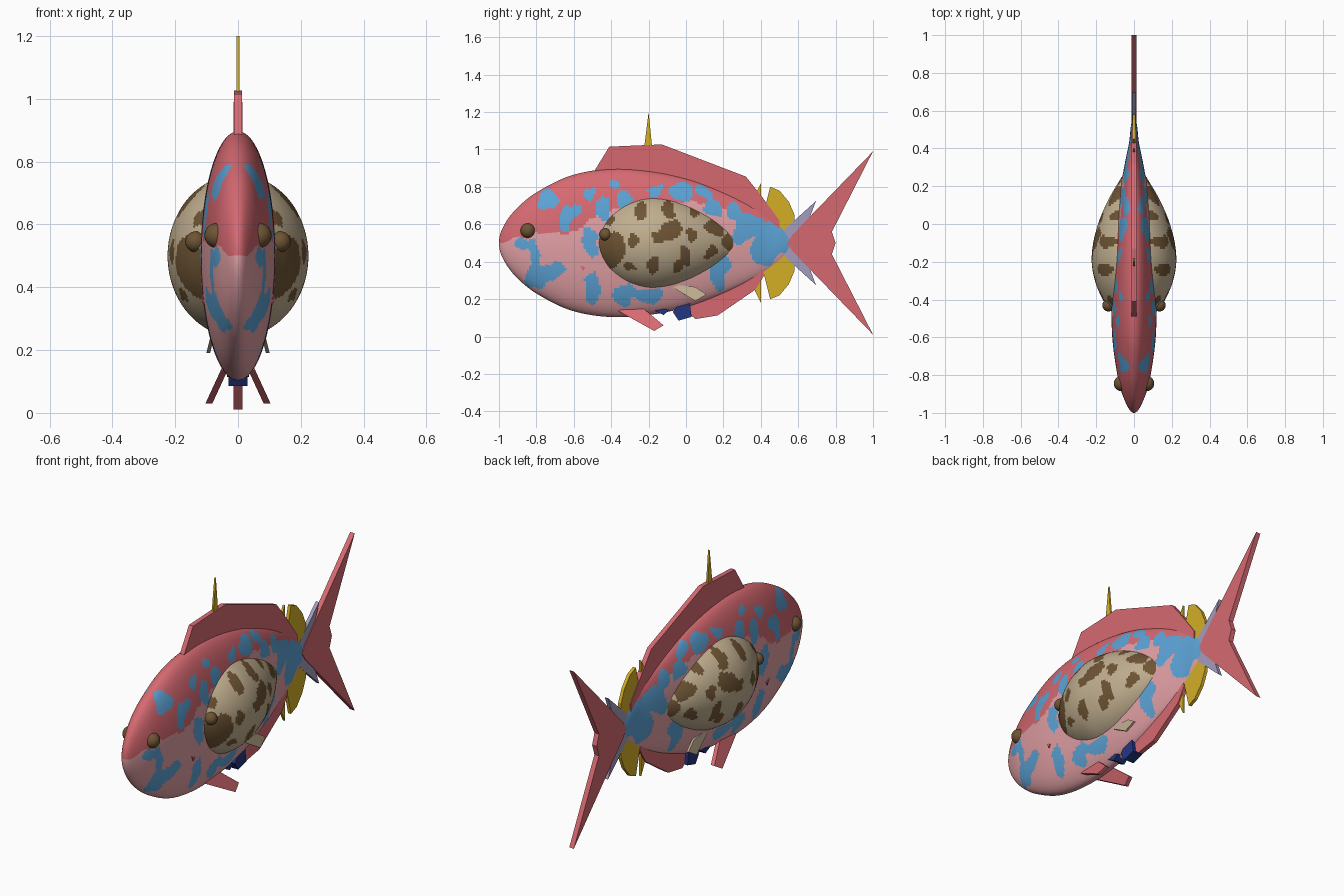
import bpy
import math

if "Cube" in bpy.data.objects:
    bpy.data.objects.remove(bpy.data.objects["Cube"])


def srgb(r, g, b):
    f = lambda c: c / 12.92 if c <= 0.04045 else ((c + 0.055) / 1.055) ** 2.4
    return (f(r / 255), f(g / 255), f(b / 255), 1.0)


def material(name, *rgb):
    m = bpy.data.materials.new(name)
    m.diffuse_color = srgb(*rgb)
    m.use_nodes = True
    m.node_tree.nodes["Principled BSDF"].inputs["Base Color"].default_value = m.diffuse_color
    return m


RED = material("coral red", 214, 105, 113)
PINK = material("pale pink", 226, 160, 165)
BLUE = material("sky blue", 92, 163, 214)
BEIGE = material("sand beige", 192, 174, 143)
BROWN = material("dark brown", 110, 84, 52)
YELLOW = material("golden yellow", 212, 175, 38)
NAVY = material("navy blue", 34, 54, 130)
LILAC = material("grey lilac", 164, 156, 190)


def smooth_curve(points):
    """Hermite interpolation through (t, value) points."""
    n = len(points)
    slope = []
    for i in range(n):
        a, b = points[max(i - 1, 0)], points[min(i + 1, n - 1)]
        slope.append((b[1] - a[1]) / (b[0] - a[0]))

    def f(t):
        i = 0
        while i < n - 2 and t > points[i + 1][0]:
            i += 1
        (t0, v0), (t1, v1) = points[i], points[i + 1]
        d = t1 - t0
        s = min(max((t - t0) / d, 0), 1)
        return ((2*s**3 - 3*s*s + 1) * v0 + (s**3 - 2*s*s + s) * d * slope[i]
                + (3*s*s - 2*s**3) * v1 + (s**3 - s*s) * d * slope[i + 1])
    return f


def make_object(name, verts, faces, mats):
    me = bpy.data.meshes.new(name)
    me.from_pydata(verts, [], faces)
    for m in mats:
        me.materials.append(m)
    ob = bpy.data.objects.new(name, me)
    bpy.context.collection.objects.link(ob)
    return ob


def loft(name, half_w, half_h, mats, rule, rings, segs):
    """Elliptical sections along y; widths and heights are interpolated as squares so ends are round."""
    fw = smooth_curve([(y, v * v) for y, v in half_w])
    fh = smooth_curve([(y, v * v) for y, v in half_h])
    y0, y1 = half_h[0][0], half_h[-1][0]
    verts, faces = [], []
    for i in range(rings + 1):
        y = y0 + (y1 - y0) * (1 - math.cos(math.pi * i / rings)) / 2
        w, h = math.sqrt(max(fw(y), 1e-7)), math.sqrt(max(fh(y), 1e-7))
        for k in range(segs):
            a = 2 * math.pi * k / segs
            verts.append((w * math.cos(a), y, 0.5 + h * math.sin(a)))
    for i in range(rings):
        for k in range(segs):
            k2 = (k + 1) % segs
            faces.append((i*segs + k, i*segs + k2, (i+1)*segs + k2, (i+1)*segs + k))
    faces.append(tuple(reversed(range(segs))))
    faces.append(tuple(range(rings * segs, (rings + 1) * segs)))
    ob = make_object(name, verts, faces, mats)
    for p in ob.data.polygons:
        p.use_smooth = True
        p.material_index = rule(p.center.y, p.center.z)
    return ob


def in_spots(spots, y, z):
    yy = y + 0.009 * math.sin(31 * z + 17 * y) + 0.005 * math.sin(67 * z)
    zz = z + 0.009 * math.sin(37 * y + 11 * z) + 0.005 * math.sin(71 * y)
    return any(((yy - a) / ra) ** 2 + ((zz - b) / rb) ** 2 < 1 for a, b, ra, rb in spots)


def plate(name, outline, thick, mat, lean=lambda z: 0.0):
    """Flat fin from a (y, z) outline; lean gives the x offset at each height."""
    n = len(outline)
    verts = [(lean(z) + s * thick / 2, y, z) for s in (-1, 1) for y, z in outline]
    faces = [tuple(reversed(range(n))), tuple(range(n, 2 * n))]
    faces += [(i, (i + 1) % n, n + (i + 1) % n, n + i) for i in range(n)]
    ob = make_object(name, verts, faces, [mat])
    bpy.context.view_layer.objects.active = ob
    bpy.ops.object.mode_set(mode='EDIT')
    bpy.ops.mesh.select_all(action='SELECT')
    bpy.ops.mesh.normals_make_consistent(inside=False)
    bpy.ops.object.mode_set(mode='OBJECT')
    return ob


def flip(outline):
    return [(y, 1 - z) for y, z in outline]


# Main body: red back, pink belly, blue blotches
body_spots = [
    (-.74, .73, .05, .06), (-.87, .49, .045, .03), (-.81, .45, .03, .08), (-.77, .34, .08, .05),
    (-.80, .29, .055, .04), (-.69, .36, .05, .035), (-.64, .63, .03, .07), (-.60, .67, .04, .03),
    (-.51, .77, .03, .03), (-.39, .82, .035, .025), (-.44, .68, .04, .06), (-.34, .74, .04, .05),
    (-.51, .50, .045, .08), (-.50, .26, .045, .08), (-.33, .22, .06, .055), (-.20, .22, .07, .04),
    (-.16, .78, .03, .03), (-.03, .78, .07, .05), (.10, .77, .05, .035), (.14, .69, .05, .05),
    (.26, .66, .05, .05), (.34, .60, .08, .06), (.47, .52, .11, .09), (.42, .44, .07, .06),
    (.17, .33, .04, .09), (.20, .38, .04, .05), (.30, .54, .05, .05)]
border = smooth_curve([(-1, .5), (-.8, .55), (-.6, .56), (-.5, .63), (-.3, .70),
                       (0, .72), (.15, .70), (.3, .64), (.58, .53)])


def body_rule(y, z):
    if in_spots(body_spots, y, z):
        return 2
    return 0 if z > border(y) + 0.006 * math.sin(60 * y) else 1


loft("body",
     [(-1, 0), (-.95, .042), (-.84, .08), (-.6, .115), (-.4, .119), (-.2, .115), (0, .10),
      (.2, .07), (.4, .032), (.52, .016), (.58, 0)],
     [(-1, 0), (-.97, .10), (-.9, .19), (-.8, .27), (-.6, .365), (-.4, .396), (-.2, .385), (0, .345),
      (.2, .272), (.4, .17), (.52, .085), (.58, 0)],
     [RED, PINK, BLUE], body_rule, 170, 144)

# Bulging beige flank pod with brown blotches
pod_spots = [
    (-.40, .46, .08, .09), (-.41, .62, .03, .03), (-.245, .67, .03, .05), (-.29, .52, .03, .04),
    (-.30, .37, .035, .025), (-.17, .38, .03, .05), (-.09, .67, .035, .05), (-.08, .57, .055, .05),
    (-.14, .53, .04, .03), (.06, .68, .03, .04), (.02, .55, .03, .04), (0, .42, .035, .05),
    (-.05, .38, .03, .03), (.16, .58, .05, .05), (.23, .51, .035, .05), (.13, .45, .03, .03)]
pod = [(-.58, 0), (-.53, .07), (-.46, .122), (-.4, .165), (-.3, .207), (-.2, .224), (-.1, .216),
       (0, .19), (.1, .15), (.2, .095), (.27, .052), (.34, 0)]
loft("flank_pod", pod, [(y, r * 1.155) for y, r in pod], [BEIGE, BROWN],
     lambda y, z: int(in_spots(pod_spots, y, z)), 110, 112)

# Eyes, fins and small parts that come in pairs
for side, s in (("right", 1), ("left", -1)):
    for name, x, y, z, r in (("body_eye", .067, -.845, .565, .04), ("pod_eye", .135, -.43, .545, .033)):
        bpy.ops.mesh.primitive_uv_sphere_add(segments=24, ring_count=14, radius=r, location=(s*x, y, z))
        eye = bpy.context.object
        eye.name = f"{name}_{side}"
        eye.data.materials.append(BROWN)
        bpy.ops.object.shade_smooth()
    plate(f"pelvic_fin_{side}", [(-.36, .135), (-.33, .16), (-.24, .16), (-.12, .06), (-.17, .03)],
          .022, RED, lambda z: s * (.042 + (.14 - z) * .46))
    plate(f"pectoral_fin_{side}", [(-.07, .262), (-.04, .275), (.05, .265), (.11, .225), (.05, .19)],
          .012, BEIGE, lambda z: s * (.075 + (.27 - z) * .25))
    plate(f"cheek_mark_{side}", [(-.565, .38), (-.54, .37), (-.55, .35)], .008, RED,
          lambda z: s * .111)

# Back fin, belly fin and tail on the centre line
plate("dorsal_fin", [(-.49, .86), (-.49, .885), (-.41, 1.015), (-.13, 1.027), (.32, .855),
                     (.40, .755), (.50, .62), (.50, .55), (.2, .7), (-.1, .8)], .026, RED)
plate("anal_fin", [(0, .18), (.02, .12), (.05, .093), (.17, .113), (.37, .25), (.42, .33),
                   (.40, .38), (.2, .30)], .026, RED)
plate("tail_fin", [(.54, .5), (.57, .545), (1, .99), (.78, .56), (.80, .5), (.78, .44),
                   (1, .01), (.57, .455)], .028, RED)
plate("inner_tail_fin", [(.48, .5), (.53, .575), (.695, .725), (.61, .5), (.695, .275),
                         (.53, .425)], .02, LILAC)

# Yellow spike and rounded rear fins above and below
plate("top_spike", [(-.225, 1.0), (-.2, 1.2), (-.18, 1.0)], .01, YELLOW)
rear_fin = [(.40, .60), (.42, .68), (.45, .80), (.50, .78), (.55, .72), (.58, .65), (.58, .60), (.52, .56)]
rear_spike = [(.36, .70), (.37, .76), (.40, .82), (.40, .68)]
for label, fn in (("upper", list), ("lower", flip)):
    plate(f"rear_fin_{label}", fn(rear_fin), .018, YELLOW)
    plate(f"rear_spike_{label}", fn(rear_spike), .012, YELLOW)

# Navy belly fins
plate("belly_fin_front", [(-.17, .14), (-.15, .16), (-.09, .14), (-.12, .115)], .07, NAVY)
plate("belly_fin_rear", [(-.07, .13), (-.04, .085), (.03, .105), (.02, .18), (-.04, .17)], .06, NAVY)
